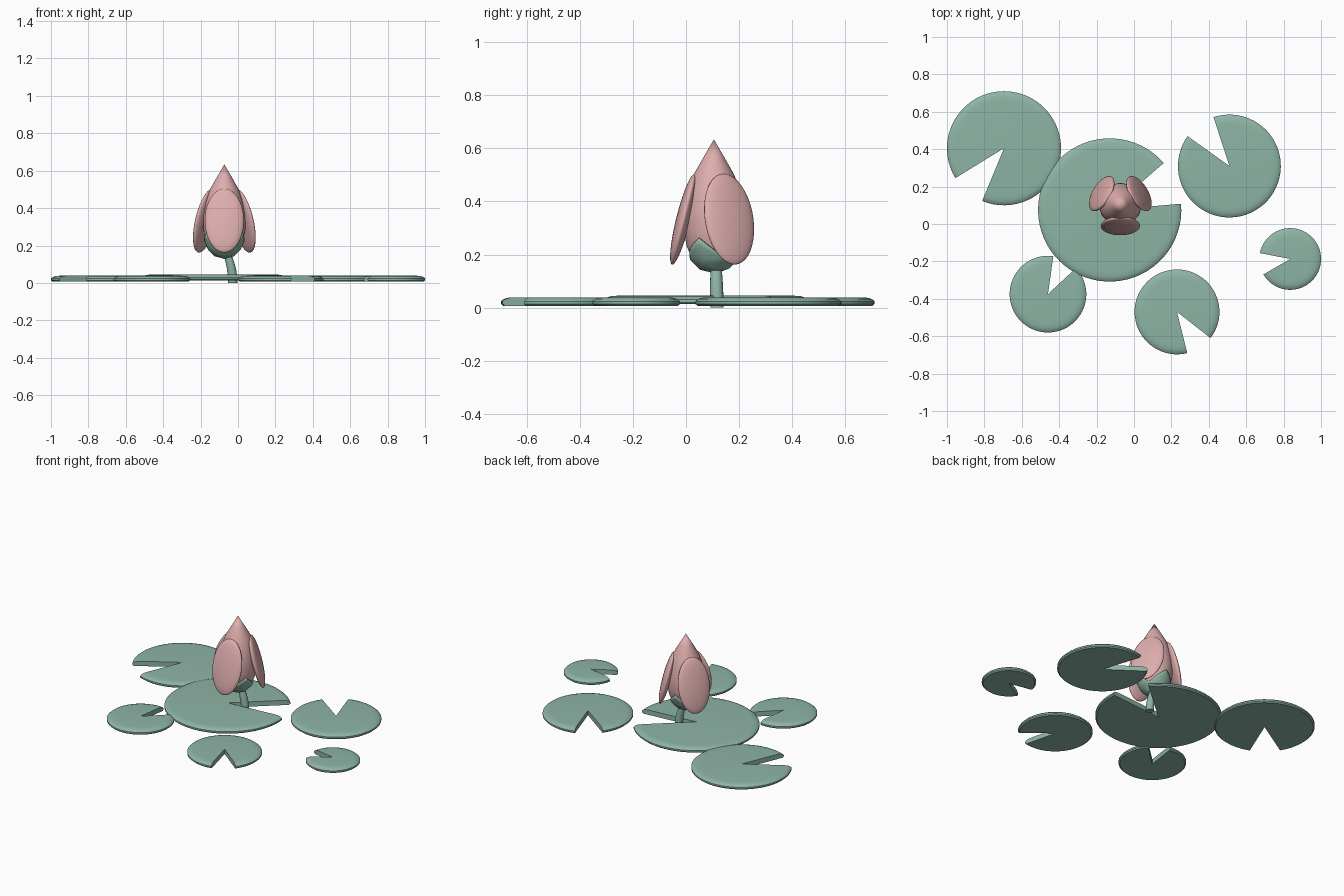
import bpy, bmesh
from math import sin, cos, radians, pi
from mathutils import Matrix, Vector

if "Cube" in bpy.data.objects:
    bpy.data.objects.remove(bpy.data.objects["Cube"], do_unlink=True)


def material(name, rgb):
    mat = bpy.data.materials.new(name)
    mat.use_nodes = True
    mat.diffuse_color = (*rgb, 1)
    mat.node_tree.nodes["Principled BSDF"].inputs["Base Color"].default_value = (*rgb, 1)
    return mat


leaf_green = material("leaf green", (0.27, 0.46, 0.38))
petal_pink = material("petal pink", (0.73, 0.42, 0.42))


def finish(bm, name, mat, angle=40):
    bmesh.ops.recalc_face_normals(bm, faces=bm.faces)
    mesh = bpy.data.meshes.new(name)
    bm.to_mesh(mesh)
    bm.free()
    obj = bpy.data.objects.new(name, mesh)
    bpy.context.collection.objects.link(obj)
    mesh.materials.append(mat)
    bpy.ops.object.select_all(action="DESELECT")
    obj.select_set(True)
    bpy.context.view_layer.objects.active = obj
    bpy.ops.object.shade_smooth_by_angle(angle=radians(angle))
    return obj


def lily_pad(name, x, y, radius, notch_start, notch_end, lift=0.0):
    """Thin disc with a soft rim and a wedge notch between two angles."""
    rim = [(0.05, 0.039), (0.025, 0.037), (0.009, 0.032), (0, 0.024),
           (0, 0.014), (0.008, 0.007)]
    bm = bmesh.new()
    top = bm.verts.new((x, y, 0.039 + lift))
    bottom = bm.verts.new((x, y, 0.007 + lift))
    steps = 56
    sweep = 360 - (notch_end - notch_start)
    columns = []
    for i in range(steps + 1):
        a = radians(notch_end + sweep * i / steps)
        columns.append([bm.verts.new((x + (radius - inset) * cos(a),
                                      y + (radius - inset) * sin(a), z + lift))
                        for inset, z in rim])
    for c, d in zip(columns, columns[1:]):
        bm.faces.new((top, c[0], d[0]))
        bm.faces.new((bottom, d[-1], c[-1]))
        for j in range(len(rim) - 1):
            bm.faces.new((c[j], c[j + 1], d[j + 1], d[j]))
    for c in (columns[0], columns[-1]):
        bm.faces.new([top] + c + [bottom])
    return finish(bm, name, leaf_green)


# Floating pads
lily_pad("large_pad", -0.13, 0.075, 0.383, 5, 41, 0.006)
lily_pad("back_right_pad", -0.695, 0.405, 0.305, 211.5, 247.5)
lily_pad("back_left_pad", 0.51, 0.31, 0.275, 108, 144.5)
lily_pad("side_left_pad", 0.835, -0.187, 0.165, 169, 210)
lily_pad("front_left_pad", 0.23, -0.47, 0.227, 284, 322)
lily_pad("front_right_pad", -0.46, -0.375, 0.205, 43, 82)

# Flower bud core, turned from a profile
BUD = Vector((-0.073, 0.105, 0))
PROFILE = [(0, 0.135), (0.045, 0.145), (0.08, 0.18), (0.102, 0.23), (0.113, 0.29),
           (0.112, 0.36), (0.1, 0.43), (0.077, 0.5), (0.04, 0.565), (0, 0.634)]


def core_radius(z):
    for (r0, z0), (r1, z1) in zip(PROFILE, PROFILE[1:]):
        if z <= z1:
            return r0 + (r1 - r0) * max(0, z - z0) / (z1 - z0)
    return 0


bm = bmesh.new()
points = [bm.verts.new(BUD + Vector((r, 0, z))) for r, z in PROFILE]
edges = [bm.edges.new(pair) for pair in zip(points, points[1:])]
bmesh.ops.spin(bm, geom=points + edges, cent=BUD, axis=(0, 0, 1),
               angle=2 * pi, steps=40, use_duplicate=False)
bmesh.ops.remove_doubles(bm, verts=bm.verts, dist=0.0005)
finish(bm, "bud_core", petal_pink, 60)

# Green cup under the bud with three pointed sepals
bm = bmesh.new()
segments, rows = 60, 8
base = bm.verts.new(BUD + Vector((0, 0, 0.128)))
columns = []
for i in range(segments):
    a = 2 * pi * i / segments
    lobe = abs(((a - pi / 2) / (2 * pi / 3)) % 1 - 0.5) * 2
    rim_z = 0.185 + 0.08 * lobe ** 1.2
    column = []
    for j in range(1, rows + 1):
        z = 0.135 + (rim_z - 0.135) * (j / rows) ** 1.5
        r = core_radius(z) + 0.007
        column.append(bm.verts.new(BUD + Vector((r * cos(a), r * sin(a), z - 0.003))))
    columns.append(column)
for c, d in zip(columns, columns[1:] + columns[:1]):
    bm.faces.new((base, d[0], c[0]))
    for j in range(rows - 1):
        bm.faces.new((c[j], d[j], d[j + 1], c[j + 1]))
cup = finish(bm, "sepal_cup", leaf_green, 60)
solid = cup.modifiers.new("thickness", "SOLIDIFY")
solid.thickness = 0.008
solid.offset = -1

# Three leaning outer petals
for name, angle in (("front_petal", 270), ("left_petal", 30), ("right_petal", 150)):
    bm = bmesh.new()
    bmesh.ops.create_uvsphere(bm, u_segments=32, v_segments=20, radius=1)
    place = (Matrix.Translation(BUD) @ Matrix.Rotation(radians(angle), 4, "Z")
             @ Matrix.Translation((0.115, 0, 0.333))
             @ Matrix.Rotation(radians(-14), 4, "Y")
             @ Matrix.Diagonal((0.027, 0.105, 0.176, 1)))
    bmesh.ops.transform(bm, matrix=place, verts=bm.verts)
    finish(bm, name, petal_pink, 60)

# Curved stem rising through the notch of the large pad
bm = bmesh.new()
rings = []
for i in range(9):
    t = i / 8
    centre = Vector((-0.028 - 0.037 * t ** 2, 0.117 - 0.004 * t, 0.172 * t))
    r = 0.025 - 0.007 * t ** 3
    rings.append([bm.verts.new(centre + Vector((r * cos(k * pi / 8), r * sin(k * pi / 8), 0)))
                  for k in range(16)])
for low, high in zip(rings, rings[1:]):
    for k in range(16):
        n = (k + 1) % 16
        bm.faces.new((low[k], low[n], high[n], high[k]))
bm.faces.new(rings[0])
bm.faces.new(rings[-1])
finish(bm, "stem", leaf_green)
